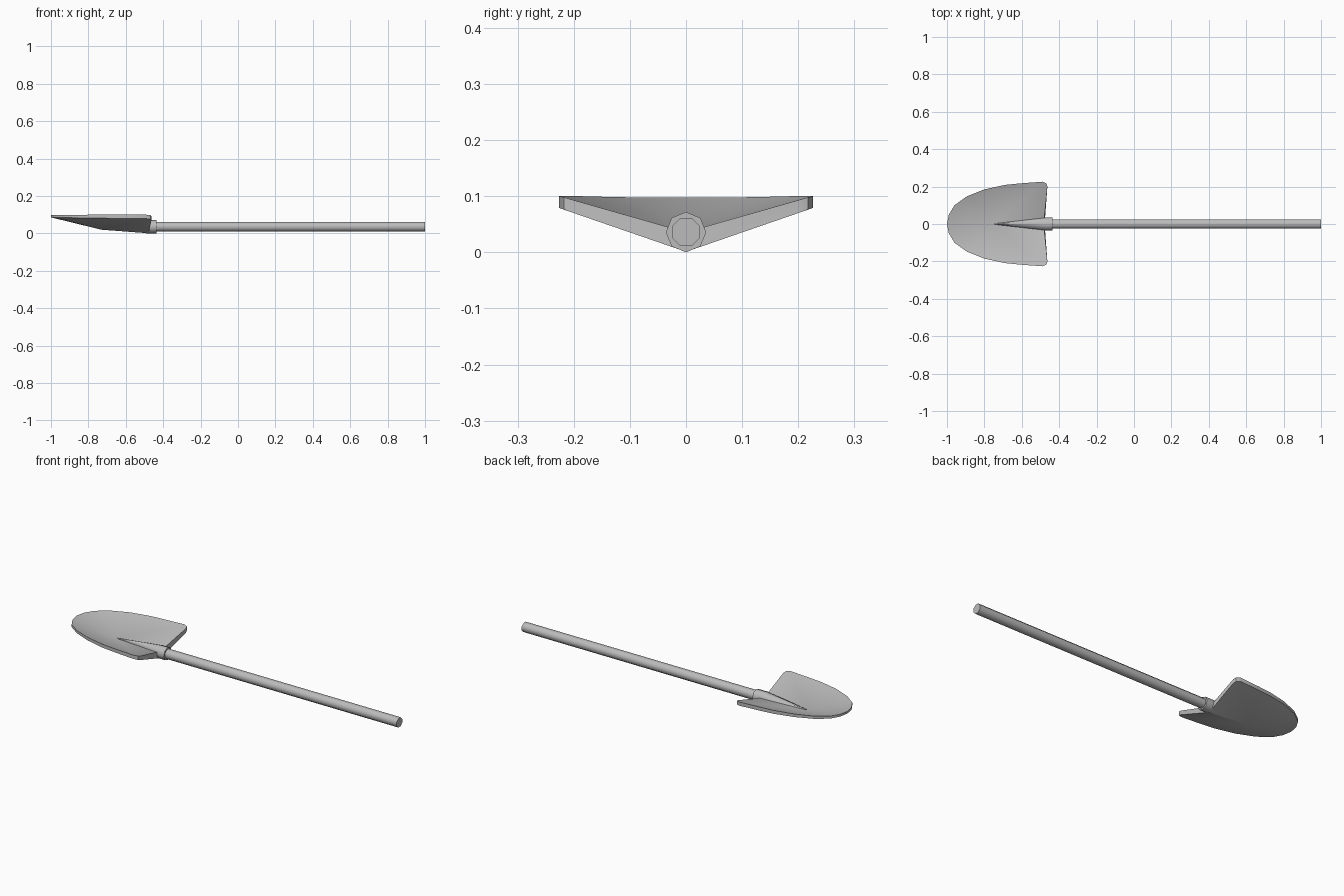
import bpy, bmesh, math
from mathutils import Vector

cube = bpy.data.objects.get("Cube")
if cube:
    bpy.data.objects.remove(cube, do_unlink=True)

AXIS_Z = 0.036

steel = bpy.data.materials.new("light_grey")
steel.use_nodes = True
GREY = (0.5, 0.5, 0.5, 1)
steel.diffuse_color = GREY
steel.node_tree.nodes["Principled BSDF"].inputs["Base Color"].default_value = GREY


def finish(name, bm, angle):
    bmesh.ops.recalc_face_normals(bm, faces=bm.faces)
    mesh = bpy.data.meshes.new(name)
    bm.to_mesh(mesh)
    bm.free()
    mesh.materials.append(steel)
    obj = bpy.data.objects.new(name, mesh)
    bpy.context.collection.objects.link(obj)
    bpy.ops.object.select_all(action='DESELECT')
    obj.select_set(True)
    bpy.context.view_layer.objects.active = obj
    bpy.ops.object.shade_smooth_by_angle(angle=math.radians(angle))
    return obj


def octagon_loft(name, stations, turn, angle):
    """Eight-sided tube along x through (x, radius, z) stations."""
    bm = bmesh.new()
    rings = []
    for x, r, z in stations:
        angles = [math.tau * (i + turn) / 8 for i in range(8)]
        rings.append([bm.verts.new((x, r * math.cos(a), z + r * math.sin(a)))
                      for a in angles])
    for a, b in zip(rings, rings[1:]):
        for i in range(8):
            j = (i + 1) % 8
            bm.faces.new((a[i], a[j], b[j], b[i]))
    bm.faces.new(rings[0])
    bm.faces.new(rings[-1])
    return finish(name, bm, angle)


# Long handle with flat side up
octagon_loft("handle", [(-0.46, 0.027, AXIS_Z), (1, 0.027, AXIS_Z)], 0.5, 50)

# Socket: short collar, then a taper that sinks into the blade
octagon_loft("socket", [(-0.435, 0.036, AXIS_Z), (-0.485, 0.036, AXIS_Z),
                        (-0.745, 0.002, 0.04)], 0, 50)

# Blade half: rim as (x, y, top height, thickness), tip to rear corner
rim = [(-1, 0, 0.098, 0.012), (-0.99, 0.05, 0.098, 0.013),
       (-0.96, 0.1, 0.098, 0.014), (-0.895, 0.147, 0.099, 0.015),
       (-0.8, 0.185, 0.1, 0.017), (-0.69, 0.209, 0.1, 0.019),
       (-0.61, 0.217, 0.1, 0.02), (-0.49, 0.226, 0.1, 0.021),
       (-0.468, 0.217, 0.098, 0.022), (-0.463, 0.2, 0.093, 0.023)]
SWITCH = 7
bm = bmesh.new()
top = [bm.verts.new((x, y, z)) for x, y, z, t in rim]
low = [bm.verts.new((x, y, z - t)) for x, y, z, t in rim]
top_spine = [bm.verts.new(p) for p in ((-0.745, 0, 0.038), (-0.483, 0, 0.036))]
low_spine = [bm.verts.new(p) for p in ((-0.73, 0, 0.02), (-0.478, 0, 0.001))]
for edge, spine in ((top, top_spine), (low, low_spine)):
    for i in range(len(rim) - 1):
        bm.faces.new((edge[i], edge[i + 1], spine[0 if i < SWITCH else 1]))
    bm.faces.new((edge[SWITCH], spine[1], spine[0]))
for i in range(len(rim) - 1):
    bm.faces.new((top[i], top[i + 1], low[i + 1], low[i]))
bm.faces.new((top[-1], top_spine[1], low_spine[1], low[-1]))

# Mirror the half across the spine and weld the seam
geom = bm.verts[:] + bm.edges[:] + bm.faces[:]
copy = bmesh.ops.duplicate(bm, geom=geom)["geom"]
for v in copy:
    if isinstance(v, bmesh.types.BMVert):
        v.co.y = -v.co.y
bmesh.ops.remove_doubles(bm, verts=bm.verts, dist=0.0005)
finish("blade", bm, 30)
